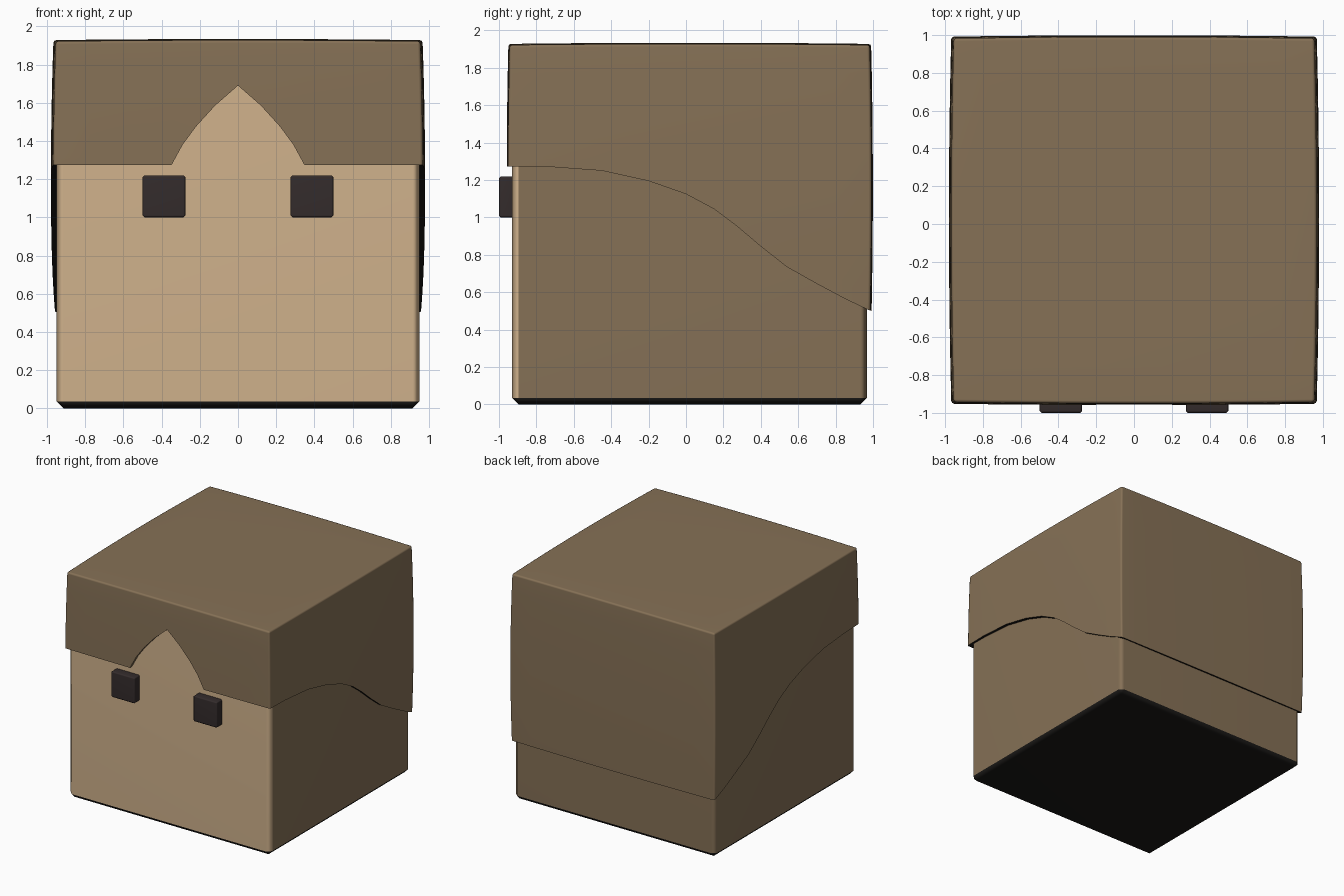
import bpy, bmesh, math
from mathutils import Vector

if "Cube" in bpy.data.objects:
    bpy.data.objects.remove(bpy.data.objects["Cube"])


def material(name, rgb):
    m = bpy.data.materials.new(name)
    m.diffuse_color = (*rgb, 1)
    m.use_nodes = True
    m.node_tree.nodes["Principled BSDF"].inputs["Base Color"].default_value = m.diffuse_color
    return m


BROWN = material("brown", (0.238, 0.165, 0.093))
TAN = material("tan", (0.631, 0.445, 0.262))
DARK = material("near_black", (0.010, 0.009, 0.008))
EYE = material("eye_dark", (0.034, 0.025, 0.025))


def add(name, bm, mats):
    bmesh.ops.recalc_face_normals(bm, faces=bm.faces[:])
    me = bpy.data.meshes.new(name)
    bm.to_mesh(me)
    bm.free()
    ob = bpy.data.objects.new(name, me)
    bpy.context.collection.objects.link(ob)
    for m in mats:
        me.materials.append(m)
    return ob


def box_mesh(lo, hi, cuts=0):
    bm = bmesh.new()
    bmesh.ops.create_cube(bm, size=1)
    if cuts:
        bmesh.ops.subdivide_edges(bm, edges=bm.edges[:], cuts=cuts, use_grid_fill=True)
    for v in bm.verts:
        v.co = Vector([l + (c + 0.5) * (h - l) for c, l, h in zip(v.co, lo, hi)])
    return bm


def bevel(bm, width, segments=1):
    edges = [e for e in bm.edges if e.calc_face_angle(0) > math.radians(50)]
    bmesh.ops.bevel(bm, geom=edges, offset=width, segments=segments,
                    affect='EDGES', profile=0.5)


def prism(name, pts, direction):
    bm = bmesh.new()
    face = bm.faces.new([bm.verts.new(p) for p in pts])
    ext = bmesh.ops.extrude_face_region(bm, geom=[face])
    bmesh.ops.translate(bm, vec=direction,
                        verts=[g for g in ext["geom"] if isinstance(g, bmesh.types.BMVert)])
    ob = add(name, bm, [])
    ob.hide_render = True
    return ob


def activate(ob):
    bpy.ops.object.select_all(action='DESELECT')
    ob.select_set(True)
    bpy.context.view_layer.objects.active = ob


def smooth(ob):
    activate(ob)
    bpy.ops.object.shade_smooth_by_angle(angle=math.radians(50))
    w = ob.modifiers.new("flat_normals", 'WEIGHTED_NORMAL')
    w.keep_sharp = True


# head block: tan front, brown sides, dark underside
bm = box_mesh((-0.95, -0.93, 0), (0.95, 0.967, 1.9))
bevel(bm, 0.035)
head = add("head", bm, [BROWN, TAN, DARK])
for p in head.data.polygons:
    if p.normal.z < -0.5:
        p.material_index = 2
    elif p.normal.y < -0.5:
        p.material_index = 1
smooth(head)

# hair cap: slightly bulging box
bm = box_mesh((-1, -1, -1), (1, 1, 1), 9)
for v in bm.verts:
    x, y, z = v.co
    v.co.x = x * (0.955 + 0.012 * (1 - y * y) + 0.013 * (1 - z * z))
    v.co.y = 0.02 + y * (0.963 + 0.007 * (1 - x * x) + 0.009 * (1 - z * z))
    v.co.z = 1.16 + z * (0.762 + 0.006 * (1 - x * x) + 0.006 * (1 - y * y))
bevel(bm, 0.015, 2)
hair = add("hair", bm, [BROWN, DARK])

# lower hairline sweeping down to the back
line = [(-1.2, 1.275), (-0.75, 1.272), (-0.45, 1.25), (-0.2, 1.195), (0, 1.125),
        (0.15, 1.045), (0.27, 0.955), (0.4, 0.845), (0.54, 0.735), (0.7, 0.645),
        (0.85, 0.565), (0.97, 0.508), (1.2, 0.43)]
side_cutter = prism("side_cutter",
                    [(-1.3, y, z) for y, z in line + [(1.2, 0), (-1.2, 0)]],
                    (2.6, 0, 0))

# pointed notch above the face
half = [(0.35, 1.15), (0.35, 1.27), (0.29, 1.38), (0.22, 1.475), (0.12, 1.585)]
notch = half + [(0, 1.69)] + [(-x, z) for x, z in reversed(half)]
notch_cutter = prism("notch_cutter", [(x, -1.3, z) for x, z in notch], (0, 0.4, 0))

activate(hair)
for cutter in (side_cutter, notch_cutter):
    b = hair.modifiers.new("cut", 'BOOLEAN')
    b.operation, b.solver, b.object = 'DIFFERENCE', 'EXACT', cutter
    bpy.ops.object.modifier_apply(modifier=b.name)
    bpy.data.objects.remove(cutter, do_unlink=True)

# dark underside rim, leaving the notch brown
for p in hair.data.polygons:
    c = p.center
    in_notch = abs(c.x) < 0.36 and c.y < -0.8 and c.z > 1.28
    p.material_index = 1 if p.normal.z < -0.3 and not in_notch else 0
smooth(hair)

# raised square eyes
for name, s in (("left_eye", -1), ("right_eye", 1)):
    xs = sorted((s * 0.275, s * 0.5))
    bm = box_mesh((xs[0], -1.0, 1.0), (xs[1], -0.915, 1.22))
    bevel(bm, 0.01)
    smooth(add(name, bm, [EYE]))
